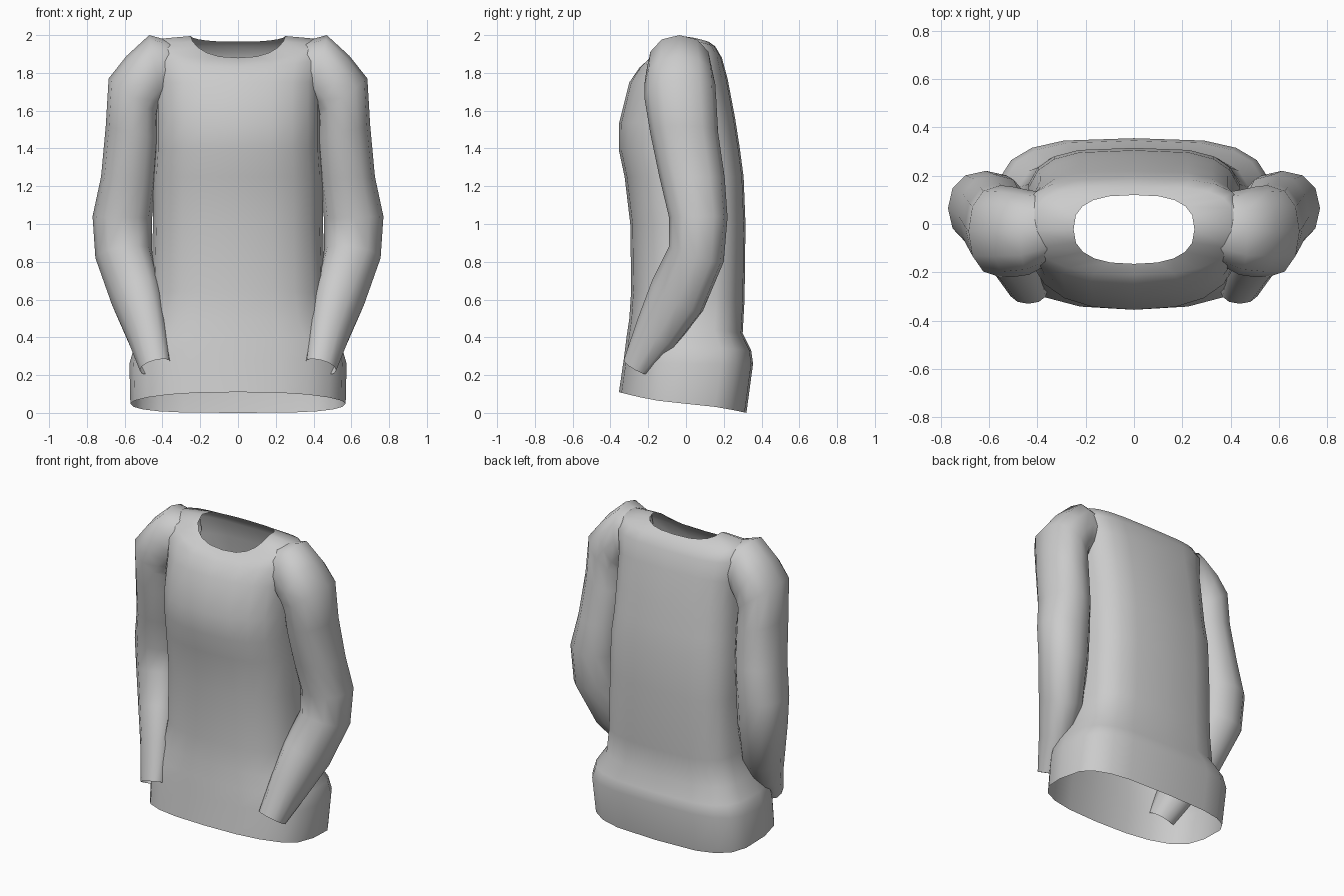
import bpy, bmesh
from math import cos, sin, pi, copysign


def spow(v, p):
    return copysign(abs(v) ** p, v) if abs(v) > 1e-6 else 0.0


def torso_ring(rx, yf, yb, zf, zs, zb, pf=0.8, pb=0.58, n=20):
    """Closed horizontal loop: half width, front/back y, front/side/back z."""
    pts = []
    for i in range(n):
        c, s = cos(2 * pi * i / n), sin(2 * pi * i / n)
        p = pb if s > 0 else pf
        t = spow(s, p)
        mid = (yf + yb) / 2
        z = zs + ((zb if s > 0 else zf) - zs) * abs(t) ** 1.5
        pts.append((rx * spow(c, p), mid + t * (yb - yf) / 2, z))
    return pts


def sleeve_ring(xi, zi, xo, zo, yf, yb, dz=0.0, n=12):
    """Closed tilted loop: inner and outer x/z, front/back y, back-minus-front z."""
    pts = []
    for i in range(n):
        c, s = cos(2 * pi * i / n), sin(2 * pi * i / n)
        c, s = spow(c, 0.9), spow(s, 0.9)
        pts.append(((xi + xo) / 2 + c * (xo - xi) / 2,
                    (yf + yb) / 2 + s * (yb - yf) / 2,
                    (zi + zo) / 2 + c * (zo - zi) / 2 + s * dz / 2))
    return pts


def loft(name, rings):
    bm = bmesh.new()
    loops = [[bm.verts.new(p) for p in r] for r in rings]
    for a, b in zip(loops, loops[1:]):
        for i in range(len(a)):
            j = (i + 1) % len(a)
            bm.faces.new((a[i], a[j], b[j], b[i]))
    bmesh.ops.recalc_face_normals(bm, faces=bm.faces)
    me = bpy.data.meshes.new(name)
    bm.to_mesh(me)
    bm.free()
    me.polygons.foreach_set("use_smooth", [True] * len(me.polygons))
    ob = bpy.data.objects.new(name, me)
    bpy.context.collection.objects.link(ob)
    return ob


# Body: open hem at the bottom, open neckline at the top
loft("sweater_body", [torso_ring(*r) for r in [
    (0.57, -0.355, 0.32, 0.11, 0.05, 0.00),
    (0.575, -0.33, 0.355, 0.28, 0.26, 0.26),
    (0.55, -0.315, 0.345, 0.40, 0.35, 0.33),
    (0.49, -0.30, 0.30, 0.50, 0.45, 0.42),
    (0.46, -0.29, 0.31, 0.65, 0.62, 0.60),
    (0.45, -0.295, 0.315, 1.00, 1.00, 1.00),
    (0.45, -0.325, 0.305, 1.25, 1.25, 1.25),
    (0.44, -0.355, 0.285, 1.39, 1.39, 1.40),
    (0.44, -0.355, 0.26, 1.53, 1.55, 1.56),
    (0.44, -0.30, 0.22, 1.75, 1.75, 1.77),
    (0.46, -0.245, 0.19, 1.83, 1.90, 1.88),
    (0.42, -0.21, 0.155, 1.86, 1.98, 1.94),
    (0.25, -0.165, 0.12, 1.88, 1.995, 1.965, 0.8, 0.75),
]])

# Sleeves: shoulder cap, bent elbow, open cuff; mirrored across x
sleeve = loft("sleeves", [sleeve_ring(*r) for r in [
    (0.36, 1.66, 0.36, 1.97, -0.17, 0.13),
    (0.40, 1.62, 0.47, 2.00, -0.21, 0.14),
    (0.42, 1.59, 0.59, 1.89, -0.22, 0.155),
    (0.42, 1.56, 0.685, 1.77, -0.22, 0.16),
    (0.415, 1.45, 0.70, 1.52, -0.19, 0.17),
    (0.43, 1.24, 0.725, 1.25, -0.14, 0.205),
    (0.455, 1.03, 0.77, 1.04, -0.09, 0.22),
    (0.455, 0.86, 0.755, 0.82, -0.09, 0.20, -0.08),
    (0.41, 0.66, 0.67, 0.58, -0.18, 0.09, -0.16),
    (0.38, 0.46, 0.59, 0.40, -0.255, -0.05, -0.14),
    (0.355, 0.265, 0.52, 0.225, -0.33, -0.20, -0.07),
]])
mod = sleeve.modifiers.new("mirror", 'MIRROR')
mod.use_axis = (True, False, False)
